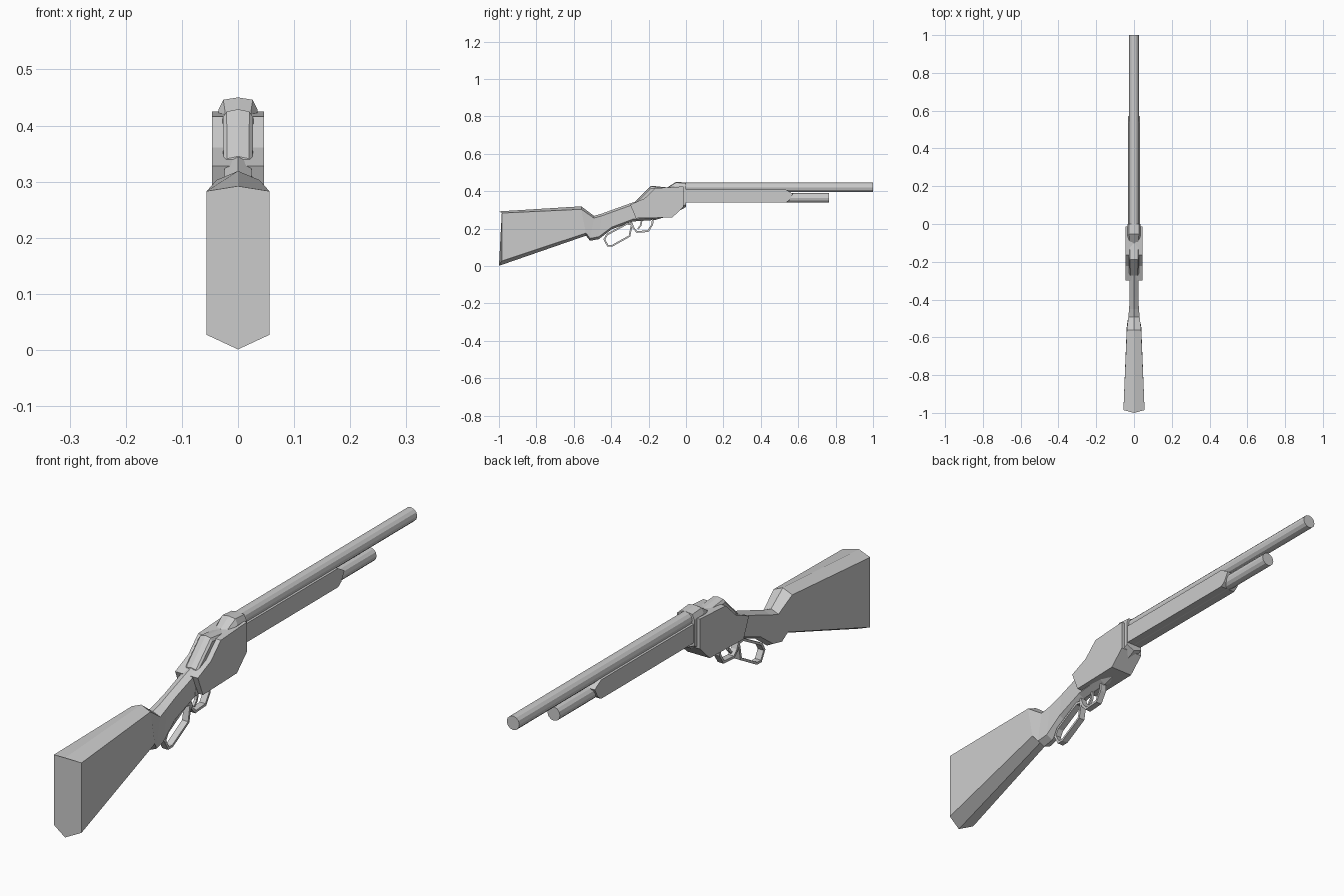
import bpy, bmesh, math
from mathutils import Matrix

if "Cube" in bpy.data.objects:
    bpy.data.objects.remove(bpy.data.objects["Cube"])


def finish(bm, name):
    bmesh.ops.recalc_face_normals(bm, faces=bm.faces)
    me = bpy.data.meshes.new(name)
    bm.to_mesh(me)
    bm.free()
    ob = bpy.data.objects.new(name, me)
    bpy.context.collection.objects.link(ob)
    return ob


def skin(name, rings):
    """Join closed rings of points with quads and cap both ends."""
    bm = bmesh.new()
    rows = [[bm.verts.new(p) for p in r] for r in rings]
    n = len(rows[0])
    for a, b in zip(rows, rows[1:]):
        for i in range(n):
            j = (i + 1) % n
            bm.faces.new((a[i], a[j], b[j], b[i]))
    bm.faces.new(rows[0])
    bm.faces.new(rows[-1])
    return finish(bm, name)


def body(name, columns, sh=None, wedge=0.0):
    """Each column: top y, z, bottom y, z, half width, top drop, bottom rise."""
    rings = []
    for k, (yt, zt, yb, zb, w, dt, db) in enumerate(columns):
        off = wedge if k == 0 else 0
        half = [(w, yt + off, zt - dt), (w, yb + off, zb + db)]
        if sh:
            half.insert(0, (w * sh, yt, zt - 0.004))
        mirror = [(-x, y, z) for x, y, z in reversed(half)]
        rings.append([(0, yt, zt)] + half + [(0, yb, zb)] + mirror)
    return skin(name, rings)


def slab(name, outline, x_edge, x_face, inset):
    """Side outline extruded through x, with chamfered outer faces."""
    bm = bmesh.new()
    face = bm.faces.new([bm.verts.new((0, y, z)) for y, z in outline])
    bmesh.ops.inset_region(bm, faces=[face], thickness=inset, use_even_offset=True)
    inner = [v.co.copy() for v in face.verts]
    bm.free()
    outer = [min(outline, key=lambda p: (p[0] - v.y) ** 2 + (p[1] - v.z) ** 2) for v in inner]
    return skin(name, [[(-x_face, v.y, v.z) for v in inner],
                       [(-x_edge, y, z) for y, z in outer],
                       [(x_edge, y, z) for y, z in outer],
                       [(x_face, v.y, v.z) for v in inner]])


def band(name, path, half_width, thick, closed=False):
    """Strip following a side path, thickened with a modifier."""
    bm = bmesh.new()
    pairs = [[bm.verts.new((x, y, z)) for x in (-half_width, half_width)] for y, z in path]
    following = pairs[1:] + (pairs[:1] if closed else [])
    for a, b in zip(pairs, following):
        bm.faces.new((a[0], a[1], b[1], b[0]))
    ob = finish(bm, name)
    mod = ob.modifiers.new("thickness", 'SOLIDIFY')
    mod.thickness = thick
    mod.offset = 0
    mod.use_even_offset = True
    return ob


def tube(name, z, r, y0, y1):
    bm = bmesh.new()
    m = Matrix.Translation((0, (y0 + y1) / 2, z)) @ Matrix.Rotation(math.pi / 2, 4, 'X')
    bmesh.ops.create_cone(bm, cap_ends=True, segments=12, radius1=r, radius2=r,
                          depth=y1 - y0, matrix=m)
    return finish(bm, name)


# Butt stock and grip
body("stock", [
    (-1.0, .292, -1.0, .001, .056, .009, .026),
    (-.56, .319, -.535, .162, .038, .016, .014),
    (-.492, .268, -.513, .135, .030, .012, .013),
    (-.45, .280, -.467, .143, .026, .012, .013),
    (-.39, .302, -.397, .196, .023, .012, .012),
    (-.25, .352, -.28, .240, .025, .012, .012)], wedge=.015)

# Receiver core with raised breech
body("receiver", [
    (-.272, .345, -.285, .238, .026, .012, .012),
    (-.187, .429, -.165, .246, .027, .014, .014),
    (-.10, .420, -.10, .265, .029, .014, .014),
    (-.053, .450, -.06, .283, .035, .022, .014),
    (0, .446, 0, .315, .034, .022, .014)], sh=.75)

# Wide side plates
slab("receiver_side_plates", [
    (-.014, .425), (-.165, .416), (-.222, .361), (-.298, .328),
    (-.268, .255), (-.072, .260), (-.014, .316)], .038, .046, .007)

# Barrel, magazine tube and fore-end
tube("barrel", .42, .0255, -.02, 1.0)
tube("magazine_tube", .364, .0255, -.02, .765)
slab("fore_end", [
    (-.01, .408), (.535, .408), (.572, .386), (.553, .352), (.535, .339), (-.01, .339)],
    .025, .031, .008)

# Lever loop, trigger guard, trigger
band("lever_loop", [
    (-.437, .142), (-.418, .108), (-.395, .108), (-.302, .160), (-.290, .222),
    (-.315, .226), (-.422, .168)], .012, .009, closed=True)
band("trigger_guard", [
    (-.293, .236), (-.281, .203), (-.262, .182), (-.203, .186), (-.180, .222), (-.178, .25)],
    .012, .009)
band("trigger", [(-.235, .25), (-.243, .215), (-.258, .198)], .005, .008)
